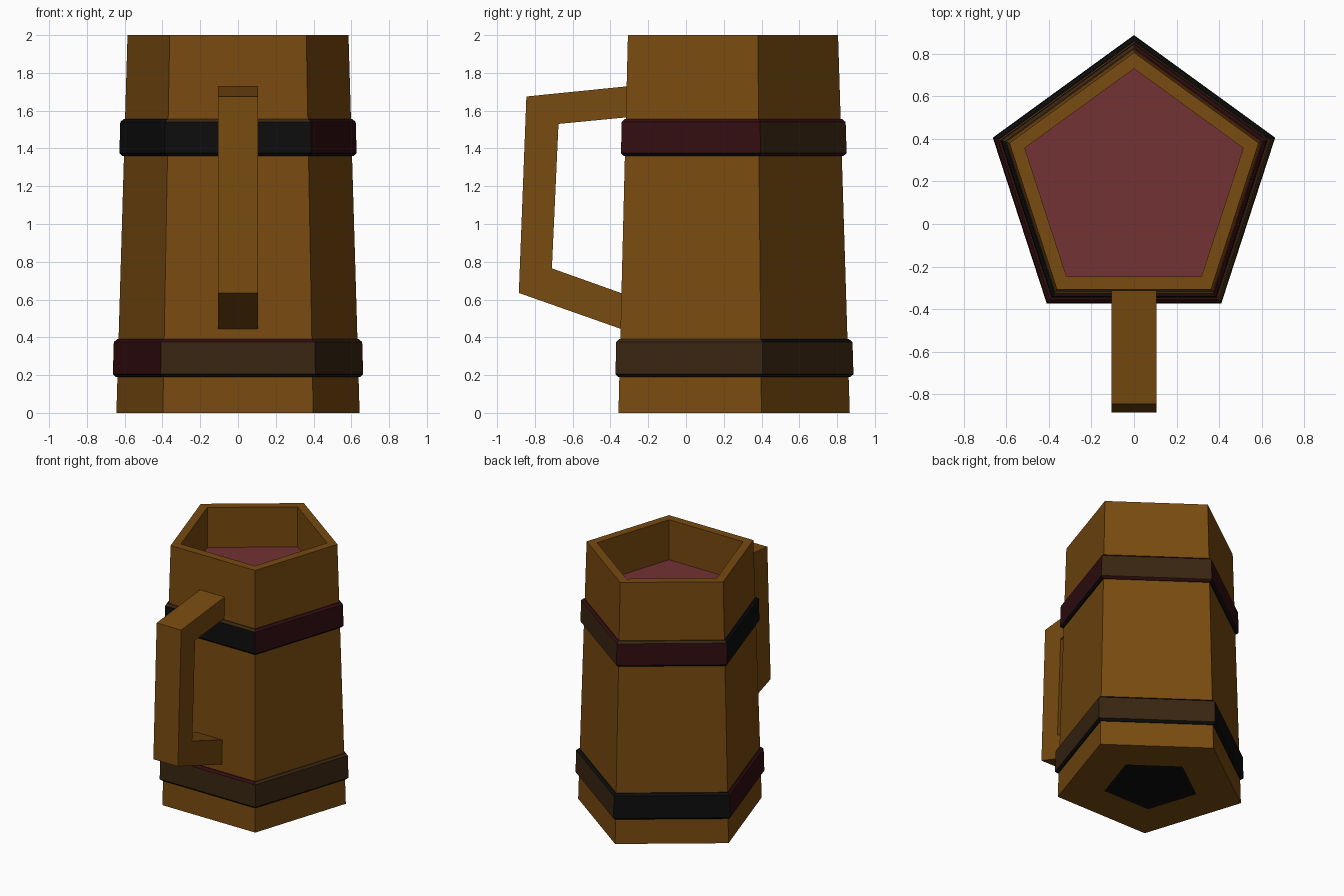
import bpy, bmesh, math

cube = bpy.data.objects.get("Cube")
if cube:
    bpy.data.objects.remove(cube, do_unlink=True)

SIDES = 5
CENTRE_Y = 0.19


def material(name, rgb):
    m = bpy.data.materials.new(name)
    m.use_nodes = True
    m.diffuse_color = (*rgb, 1)
    m.node_tree.nodes["Principled BSDF"].inputs["Base Color"].default_value = (*rgb, 1)
    return m


wood = material("warm wood", (0.188, 0.069, 0.005))
drink = material("red drink", (0.174, 0.032, 0.034))
black = material("black iron", (0.004, 0.004, 0.004))
red = material("dark red iron", (0.032, 0.004, 0.0055))
brown = material("dark brown iron", (0.041, 0.019, 0.0056))


def body_radius(z):
    return 0.677 - 0.031 * z


def ring(bm, radius, z):
    """One pentagon of vertices with a corner towards the back."""
    verts = []
    for i in range(SIDES):
        a = math.pi / 2 + math.tau * i / SIDES
        verts.append(bm.verts.new((radius * math.cos(a),
                                   CENTRE_Y + radius * math.sin(a), z)))
    return verts


def bridge(bm, low, high):
    return [bm.faces.new((low[i], low[(i + 1) % SIDES],
                          high[(i + 1) % SIDES], high[i])) for i in range(SIDES)]


def finish(bm, name, mats):
    mesh = bpy.data.meshes.new(name)
    bm.to_mesh(mesh)
    bm.free()
    for m in mats:
        mesh.materials.append(m)
    obj = bpy.data.objects.new(name, mesh)
    bpy.context.collection.objects.link(obj)
    return obj


# Mug body: dark patch underneath, outer wall, rim, inner wall, drink surface
bm = bmesh.new()
profile = [(0.34, 0), (body_radius(0), 0), (body_radius(2), 2), (0.539, 2), (0.539, 1.69)]
rings = [ring(bm, r, z) for r, z in profile]
for low, high in zip(rings, rings[1:]):
    bridge(bm, low, high)
bm.faces.new(list(reversed(rings[0]))).material_index = 1
bm.faces.new(rings[-1]).material_index = 2
finish(bm, "mug_body", [wood, black, drink])


# Chamfered bands with a colour letter for each side, starting at back right
def band(name, z0, z1, lower, middle, upper):
    bm = bmesh.new()
    steps = [(z0, 0), (z0, 0.008), (z0 + 0.015, 0.026),
             (z1 - 0.015, 0.026), (z1, 0.008), (z1, 0)]
    rings = [ring(bm, body_radius(z) + out, z) for z, out in steps]
    strips = [lower, lower, middle, upper, upper]
    for low, high, colours in zip(rings, rings[1:], strips):
        for face, letter in zip(bridge(bm, low, high), colours):
            face.material_index = "krb".index(letter)
    finish(bm, name, [black, red, brown])


band("lower_band", 0.19, 0.39, "kkkkk", "krbbb", "krrbk")
band("upper_band", 1.36, 1.555, "kkkkr", "rkkrb", "bkbrr")

# Handle: side outline as three connected bars, extruded across x
outer = [(-0.29, 1.731), (-0.845, 1.675), (-0.885, 0.635), (-0.32, 0.436)]
inner = [(-0.29, 1.567), (-0.675, 1.53), (-0.71, 0.765), (-0.32, 0.626)]
bm = bmesh.new()
sections = []
for (oy, oz), (iy, iz) in zip(outer, inner):
    sections.append([bm.verts.new(p) for p in (
        (-0.105, oy, oz), (0.105, oy, oz), (0.105, iy, iz), (-0.105, iy, iz))])
for a, b in zip(sections, sections[1:]):
    for i in range(4):
        j = (i + 1) % 4
        bm.faces.new((a[i], a[j], b[j], b[i]))
bm.faces.new(sections[0])
bm.faces.new(sections[-1])
bmesh.ops.recalc_face_normals(bm, faces=bm.faces[:])
finish(bm, "handle", [wood])
